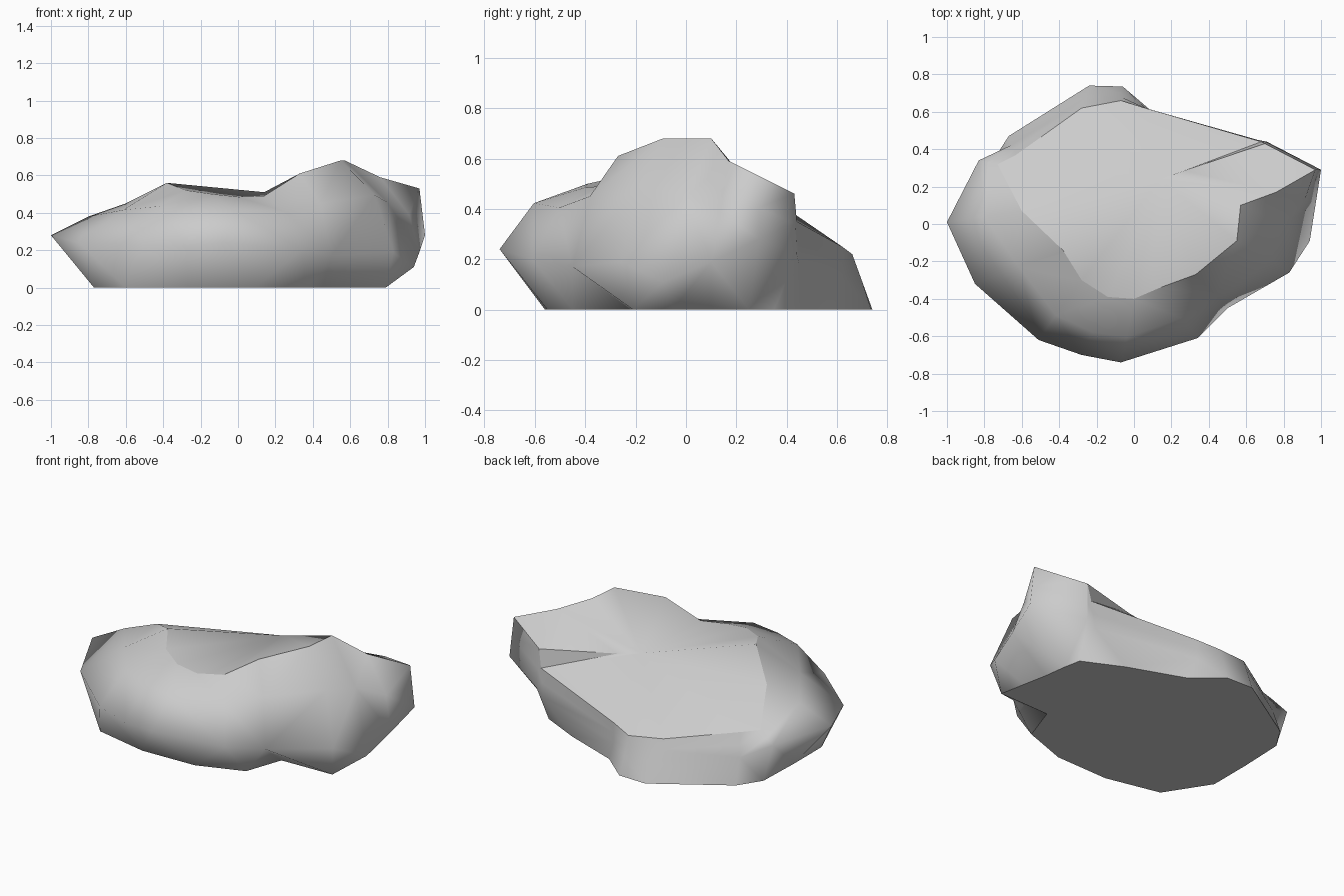
import bpy, bmesh, math
from mathutils import Vector

if "Cube" in bpy.data.objects:
    bpy.data.objects.remove(bpy.data.objects["Cube"])

# Outlines of the boulder, counter-clockwise, starting at the right-hand tip
FOOT = [(.71, .25), (.69, .35), (.45, .465), (.11, .59), (-.06, .735), (-.24, .74),
        (-.67, .47), (-.76, .33), (-.77, .05), (-.77, -.22), (-.6, -.485), (-.26, -.56),
        (.09, -.55), (.37, -.45), (.45, -.22), (.79, -.21), (.76, -.05), (.73, .1)]
GIRTH = [(1, .29, .28), (.71, .44, .22), (.66, .45, .18), (.06, .62, .13), (-.07, .7, .11),
         (-.26, .68, .12), (-.66, .42, .15), (-.83, .34, .24), (-1, .01, .28),
         (-.85, -.32, .24), (-.51, -.62, .23), (-.28, -.7, .22), (-.07, -.74, .24),
         (.34, -.61, .2), (.5, -.45, .17), (.83, -.26, .19), (.94, -.09, .11), (.97, .1, .19)]
RIM = [(.97, .29, .53), (.7, .43, .46), (.68, .44, .35), (.06, .62, .25), (-.07, .66, .22),
       (-.28, .62, .24), (-.63, .37, .28), (-.73, .32, .3), (-.6, .07, .45),
       (-.38, -.14, .56), (-.28, -.3, .52), (-.14, -.39, .5), (0, -.4, .485),
       (.14, -.34, .49), (.33, -.27, .61), (.55, -.09, .68), (.57, .1, .68), (.76, .17, .59)]

# Rounded shoulder halfway up, bulged on the front side
shoulder = []
for i, (g, r) in enumerate(zip(GIRTH, RIM)):
    p = (Vector(g) + Vector(r)) / 2
    if 10 <= i <= 16:
        p += Vector((p.x * .06, p.y * .06, .06))
    elif i == 17:
        p.x += .05
    elif i in (8, 9):
        p.z += .015
    shoulder.append(p)

bm = bmesh.new()
rings = [[bm.verts.new(p) for p in ring]
         for ring in ([(x, y, 0) for x, y in FOOT], GIRTH, shoulder, RIM)]
n = len(FOOT)

# Side walls
for low, high in zip(rings, rings[1:]):
    for i in range(n):
        j = (i + 1) % n
        bm.faces.new((low[i], low[j], high[j], high[i]))

# Flat underside
bm.faces.new(rings[0][::-1])

# Sloping top, with a small step running in from the back right corner
rim = rings[-1]
mid = bm.verts.new((.14, .24, .51))
step = bm.verts.new((.27, .285, .49))
for i in range(2, n - 1):
    bm.faces.new((mid, rim[i], rim[i + 1]))
for tri in ((mid, rim[17], step), (step, rim[17], rim[1]), (rim[17], rim[0], rim[1]),
            (step, rim[1], rim[2]), (mid, step, rim[2])):
    bm.faces.new(tri)

# Hard creases around the foot, the rim and the step
for ring in (rings[0], rim):
    for i in range(n):
        bm.edges.get((ring[i], ring[(i + 1) % n])).smooth = False
for a, b in ((step, rim[1]), (step, rim[2]), (rings[1][1], rings[2][1]), (rings[2][1], rim[1])):
    bm.edges.get((a, b)).smooth = False

bmesh.ops.triangulate(bm, faces=bm.faces[:])
bmesh.ops.recalc_face_normals(bm, faces=bm.faces[:])
for face in bm.faces:
    face.smooth = True
mesh = bpy.data.meshes.new("boulder")
bm.to_mesh(mesh)
bm.free()
boulder = bpy.data.objects.new("boulder", mesh)
bpy.context.collection.objects.link(boulder)
